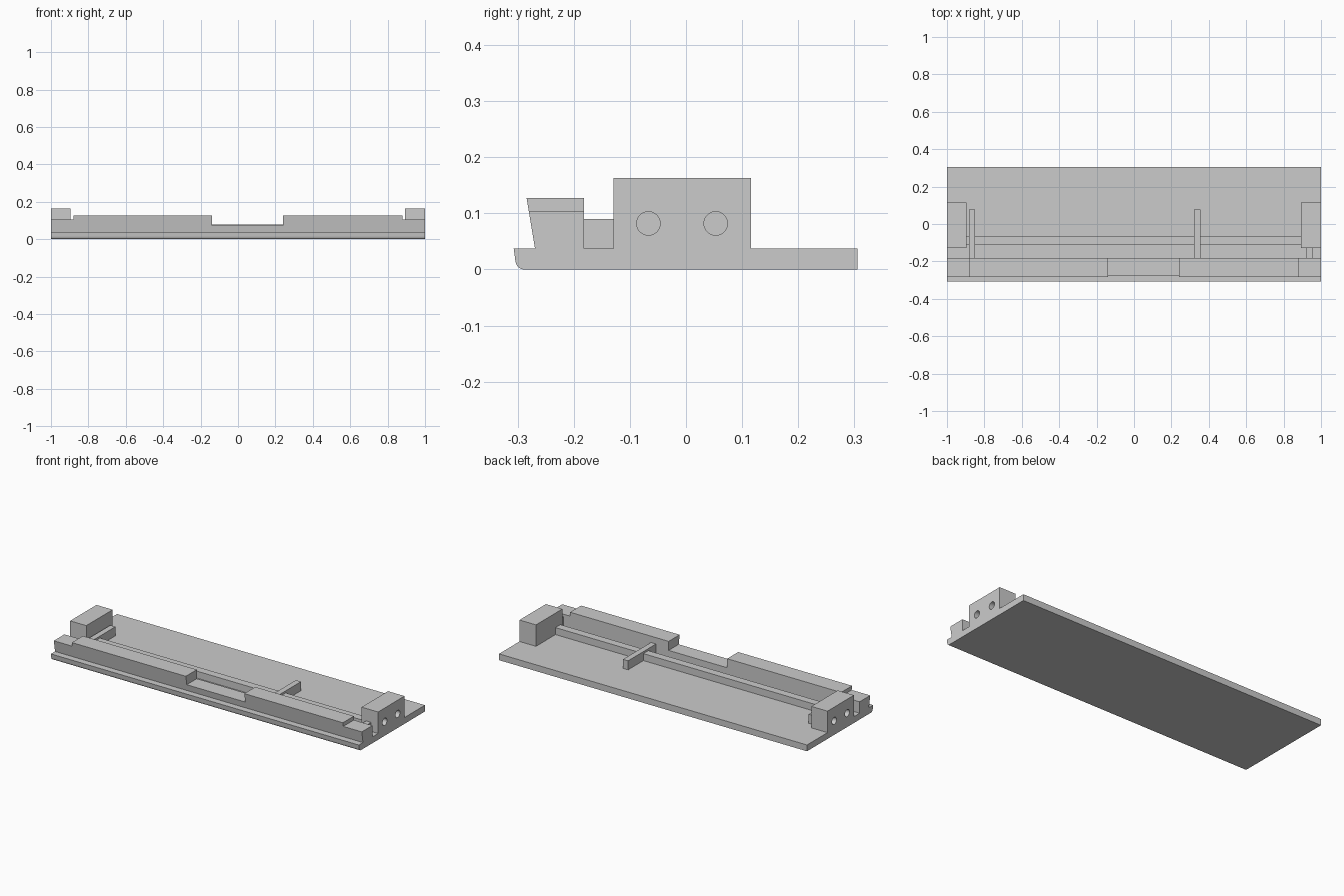
import bpy, bmesh, math

if "Cube" in bpy.data.objects:
    bpy.data.objects.remove(bpy.data.objects["Cube"])

FLOOR = 0.037      # top of the base plate
BACK = -0.182      # back face of the front bar


def loft(name, ring_a, ring_b):
    """Solid between two matching outlines."""
    bm = bmesh.new()
    a = [bm.verts.new(p) for p in ring_a]
    b = [bm.verts.new(p) for p in ring_b]
    n = len(a)
    bm.faces.new(a)
    bm.faces.new(b[::-1])
    for i in range(n):
        j = (i + 1) % n
        bm.faces.new((a[j], a[i], b[i], b[j]))
    bmesh.ops.recalc_face_normals(bm, faces=bm.faces)
    mesh = bpy.data.meshes.new(name)
    bm.to_mesh(mesh)
    bm.free()
    obj = bpy.data.objects.new(name, mesh)
    bpy.context.collection.objects.link(obj)
    return obj


def box(name, x0, x1, y0, y1, z0, z1):
    ring = [(x0, y0), (x1, y0), (x1, y1), (x0, y1)]
    return loft(name, [(x, y, z0) for x, y in ring], [(x, y, z1) for x, y in ring])


def drill(obj, x, y, z, radius, depth):
    """Blind hole along x, entering at the face position x."""
    bpy.ops.mesh.primitive_cylinder_add(vertices=32, radius=radius, depth=depth * 2,
                                        location=(x, y, z), rotation=(0, math.pi / 2, 0))
    cutter = bpy.context.object
    cutter.hide_render = True
    mod = obj.modifiers.new("hole", 'BOOLEAN')
    mod.operation = 'DIFFERENCE'
    mod.solver = 'EXACT'
    mod.object = cutter
    bpy.context.view_layer.objects.active = obj
    bpy.ops.object.modifier_apply(modifier=mod.name)
    bpy.data.objects.remove(cutter)


# Base plate with a leaning front edge and rounded lower corner
r, cy = 0.016, -0.288
profile = [(0.306, 0), (0.306, FLOOR), (-0.307, FLOOR)]
for i in range(7):
    t = math.radians(190 + i * 80 / 6)
    profile.append((cy + r * math.cos(t), r + r * math.sin(t)))
loft("base_plate", [(-1, y, z) for y, z in profile], [(1, y, z) for y, z in profile])

# Front bar: stepped ends, central notch, front face leaning outward
outline = [(-1, FLOOR), (1, FLOOR), (1, 0.104), (0.88, 0.104), (0.88, 0.127),
           (0.24, 0.127), (0.24, 0.074), (-0.14, 0.074), (-0.14, 0.127),
           (-0.88, 0.127), (-0.88, 0.104), (-1, 0.104)]
loft("front_bar",
     [(x, -0.269 - 0.015 * (z - FLOOR) / 0.09, z) for x, z in outline],
     [(x, BACK, z) for x, z in outline])

# End blocks with two blind holes in each outer face
for side, x0, x1 in (("left", -1, -0.895), ("right", 0.893, 1)):
    block = box(side + "_end_block", x0, x1, -0.129, 0.116, FLOOR, 0.163)
    for y in (-0.067, 0.053):
        drill(block, math.copysign(1, x0), y, 0.082, 0.021, 0.06)
    for o in bpy.context.selected_objects:
        o.select_set(False)
    block.select_set(True)
    bpy.context.view_layer.objects.active = block
    bpy.ops.object.shade_smooth_by_angle()

# Long rail between the end blocks
box("long_rail", -0.895, 0.893, -0.111, -0.065, FLOOR, 0.078)

# Cross bars, the last one running into the right block
for name, x0, y1 in (("left_cross_bar", -0.883, 0.077),
                     ("middle_cross_bar", 0.322, 0.077),
                     ("right_cross_bar", 0.922, -0.12)):
    box(name, x0, x0 + 0.033, BACK, y1, FLOOR, 0.09)
